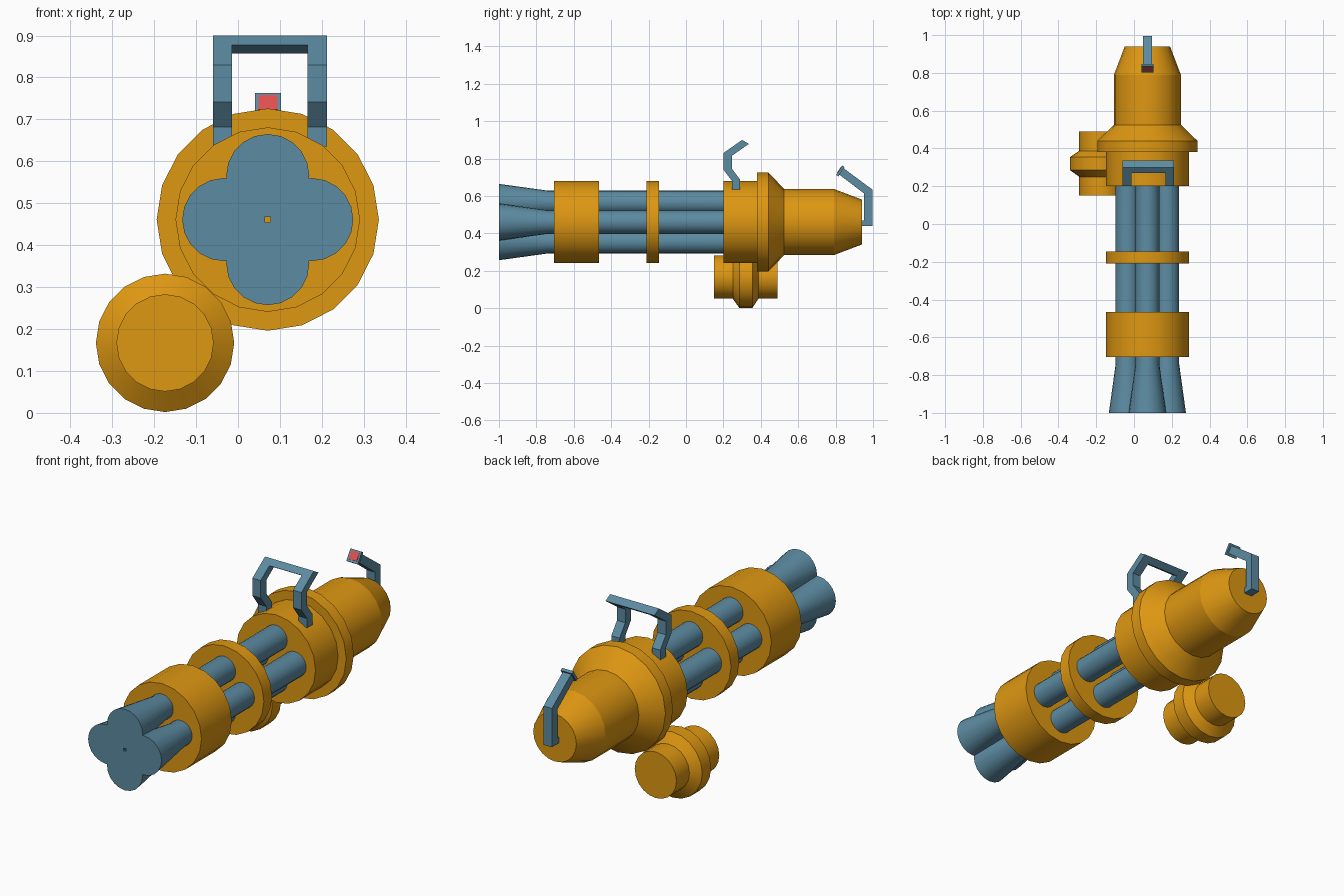
import bpy, bmesh, math
from mathutils import Vector

if "Cube" in bpy.data.objects:
    bpy.data.objects.remove(bpy.data.objects["Cube"], do_unlink=True)


def material(name, rgb):
    m = bpy.data.materials.new(name)
    m.use_nodes = True
    m.diffuse_color = (*rgb, 1)
    m.node_tree.nodes["Principled BSDF"].inputs["Base Color"].default_value = (*rgb, 1)
    return m


GOLD = material("gold", (0.73, 0.31, 0.006))
STEEL = material("blue steel", (0.107, 0.258, 0.36))
RED = material("red", (0.75, 0.08, 0.08))


def finish(name, bm, mat, smooth=False):
    bmesh.ops.recalc_face_normals(bm, faces=bm.faces)
    mesh = bpy.data.meshes.new(name)
    bm.to_mesh(mesh)
    bm.free()
    mesh.materials.append(mat)
    ob = bpy.data.objects.new(name, mesh)
    bpy.context.collection.objects.link(ob)
    if smooth:
        bpy.ops.object.select_all(action='DESELECT')
        ob.select_set(True)
        bpy.context.view_layer.objects.active = ob
        bpy.ops.object.shade_smooth_by_angle(angle=math.radians(19))
    return ob


def lathe(name, cx, cz, profile, mat, sides=20):
    """Closed solid turned about an axis along y; profile is (y, radius)."""
    bm = bmesh.new()
    rings = []
    for y, r in profile:
        angles = [math.tau * k / sides for k in range(sides)]
        rings.append([bm.verts.new((cx + r * math.sin(a), y, cz + r * math.cos(a)))
                      for a in angles])
    for a, b in zip(rings, rings[1:]):
        for k in range(sides):
            n = (k + 1) % sides
            bm.faces.new((a[k], a[n], b[n], b[k]))
    bm.faces.new(rings[0])
    bm.faces.new(rings[-1])
    return finish(name, bm, mat, True)


def prism(name, x0, x1, outline, mat):
    """Side outline of (y, z) points extruded across x."""
    bm = bmesh.new()
    face = bm.faces.new([bm.verts.new((x0, y, z)) for y, z in outline])
    new = bmesh.ops.extrude_face_region(bm, geom=[face])["geom"]
    bmesh.ops.translate(bm, vec=Vector((x1 - x0, 0, 0)),
                        verts=[v for v in new if isinstance(v, bmesh.types.BMVert)])
    return finish(name, bm, mat)


CX, CZ = 0.071, 0.461

# Main housing and barrel clamps
lathe("housing", CX, CZ, [(0.2, 0.22), (0.38, 0.22), (0.38, 0.265), (0.44, 0.265),
                          (0.525, 0.177), (0.79, 0.177), (0.94, 0.12)], GOLD)
lathe("middle_clamp", CX, CZ, [(-0.21, 0.22), (-0.145, 0.22)], GOLD)
lathe("front_clamp", CX, CZ, [(-0.705, 0.22), (-0.465, 0.22)], GOLD)

# Four flared barrels
for i, side in enumerate(("top", "left", "bottom", "right")):
    a = i * math.pi / 2
    lathe(side + "_barrel", CX + 0.105 * math.sin(a), CZ + 0.105 * math.cos(a),
          [(-1, 0.099), (-0.74, 0.063), (0.21, 0.063)], STEEL)

# Ammunition drum
lathe("ammo_drum", -0.174, 0.167, [(0.15, 0.116), (0.25, 0.116), (0.285, 0.165),
                                   (0.355, 0.165), (0.387, 0.116), (0.49, 0.116)], GOLD)

# Carrying handle: two bent legs and a crossbar
leg = [(0.245, 0.635), (0.245, 0.682), (0.2, 0.742), (0.2, 0.83), (0.3, 0.9),
       (0.336, 0.879), (0.245, 0.815), (0.245, 0.747), (0.29, 0.687), (0.29, 0.635)]
prism("handle_right_leg", -0.06, -0.014, leg, STEEL)
prism("handle_left_leg", 0.166, 0.212, leg, STEEL)
prism("handle_crossbar", -0.014, 0.166,
      [(0.269, 0.878), (0.3, 0.9), (0.336, 0.879), (0.304, 0.857)], STEEL)

# Rear grip with its foot, end plate and trigger button
prism("rear_grip", 0.048, 0.094,
      [(0.93, 0.44), (0.996, 0.44), (0.996, 0.635), (0.838, 0.752),
       (0.815, 0.718), (0.953, 0.613), (0.953, 0.47), (0.93, 0.47)], STEEL)
prism("grip_end_plate", 0.04, 0.103,
      [(0.803, 0.713), (0.836, 0.763), (0.848, 0.755), (0.815, 0.705)], STEEL)
prism("trigger_button", 0.049, 0.094,
      [(0.807, 0.724), (0.83, 0.758), (0.834, 0.755), (0.811, 0.721)], RED)
